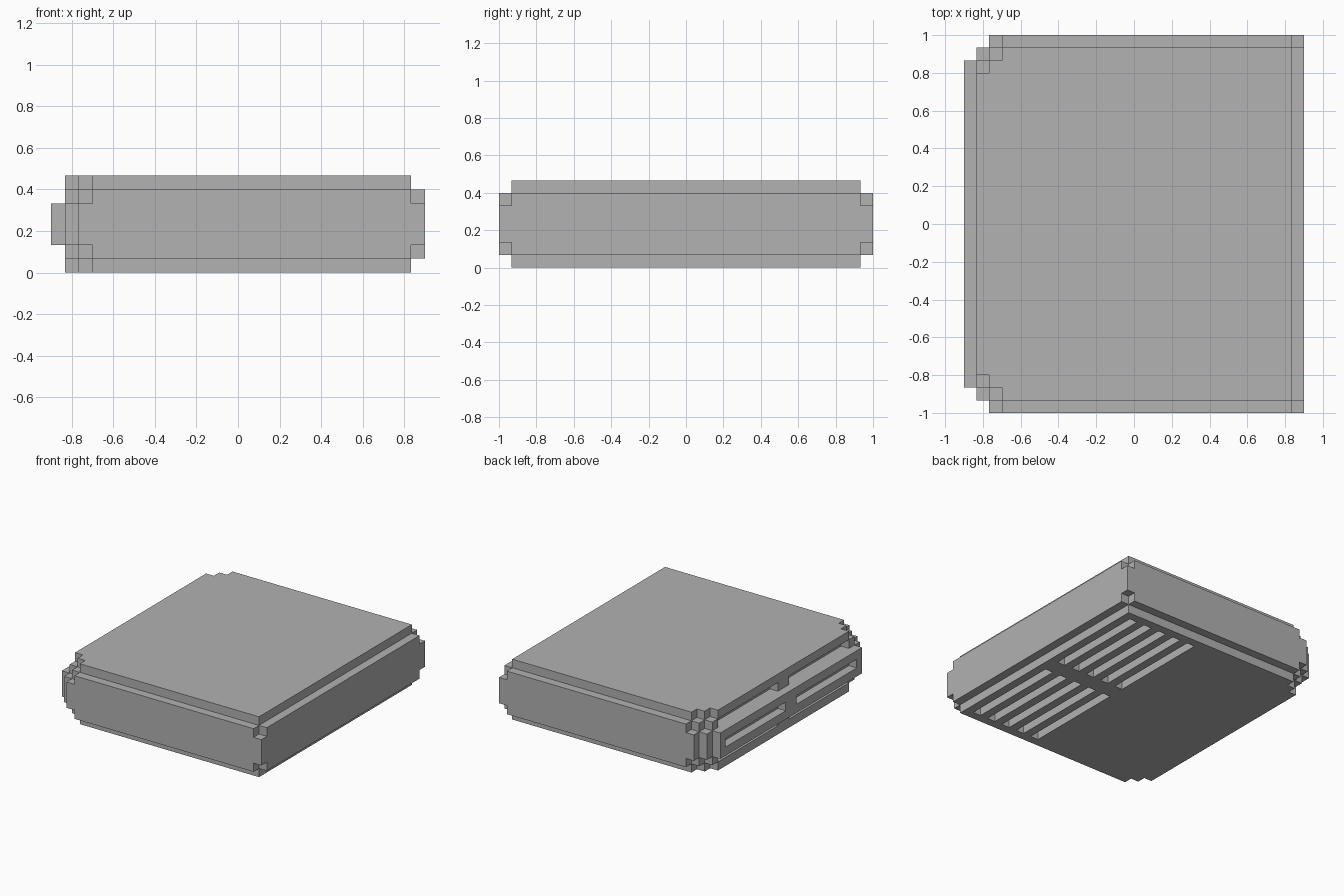
import bpy
import bmesh
from mathutils import Vector

if "Cube" in bpy.data.objects:
    bpy.data.objects.remove(bpy.data.objects["Cube"], do_unlink=True)

U = 1 / 15                      # one block
W, D, H = 27, 30, 7             # overall size in blocks

grey = bpy.data.materials.new("casing_grey")
grey.use_nodes = True
grey.diffuse_color = (0.445, 0.445, 0.445, 1)
grey.node_tree.nodes["Principled BSDF"].inputs["Base Color"].default_value = grey.diffuse_color


def place(x, y, z):
    """Block coordinates to centred world coordinates."""
    return Vector(((x - W / 2) * U, (y - D / 2) * U, z * U))


def make_object(name, bm):
    bmesh.ops.recalc_face_normals(bm, faces=bm.faces)
    mesh = bpy.data.meshes.new(name)
    bm.to_mesh(mesh)
    bm.free()
    mesh.materials.append(grey)
    obj = bpy.data.objects.new(name, mesh)
    bpy.context.collection.objects.link(obj)
    return obj


def prism(name, outline, z0, z1):
    bm = bmesh.new()
    face = bm.faces.new([bm.verts.new(place(x, y, z0)) for x, y in outline])
    top = bmesh.ops.extrude_face_region(bm, geom=[face])["geom"]
    verts = [v for v in top if isinstance(v, bmesh.types.BMVert)]
    bmesh.ops.translate(bm, verts=verts, vec=(0, 0, (z1 - z0) * U))
    return make_object(name, bm)


def boxes(name, spans):
    """Blocks given as (x range, y range, z range)."""
    bm = bmesh.new()
    for xs, ys, zs in spans:
        low = place(xs[0], ys[0], zs[0])
        size = place(xs[1], ys[1], zs[1]) - low
        for v in bmesh.ops.create_cube(bm, size=1)["verts"]:
            v.co = low + Vector((c * (p + 0.5) for c, p in zip(size, v.co)))
    return make_object(name, bm)


def flip(ys):
    return (D - ys[1], D - ys[0])


def cut(obj, spans):
    cutter = boxes("cutter", spans)
    cutter.hide_render = True
    mod = obj.modifiers.new("cut", "BOOLEAN")
    mod.operation = "DIFFERENCE"
    mod.solver = "EXACT"
    mod.object = cutter
    bpy.context.view_layer.objects.active = obj
    bpy.ops.object.modifier_apply(modifier=mod.name)
    bpy.data.objects.remove(cutter, do_unlink=True)


# Casing with two stepped corners
steps = [(1, 3), (2, 3), (2, 2), (3, 2), (3, 1)]
outline = steps + [(26, 1), (26, 29)] + [(x, D - y) for x, y in reversed(steps)]
casing = prism("casing", outline, 0, H)

# Vents underneath, and grooves above and below the slotted panel
vents = [((x, x + 1), ys, (-1, 1)) for x in range(16, 26, 2) for ys in ((2, 14), (16, 28))]
halves = ((3, 14), (16, 27))
grooves = [((0, 2), ys, (z, z + 1)) for z in (1, 5) for ys in halves]
cut(casing, vents + grooves)

# Panel with two long slots
panel = boxes("slotted_panel", [((0, 1), (2, 28), (2, 5))])
cut(panel, [((-1, 2), ys, (3, 4)) for ys in halves])

# Plain side wall
boxes("side_wall", [((26, 27), (1, 29), (1, 6))])

# Front and back walls with lower ends, and the stepped corner posts
for name, side in (("front", lambda s: s), ("back", flip)):
    edge, inner = side((0, 1)), side((1, 2))
    boxes(name + "_wall", [((3, 26), edge, (1, 6)),
                           ((2, 3), edge, (2, 5)),
                           ((26, 27), edge, (2, 5))])
    boxes(name + "_corner_post", [((2, 3), inner, (1, 6)),
                                  ((1, 2), side((2, 3)), (1, 6)),
                                  ((1, 2), inner, (2, 5))])
